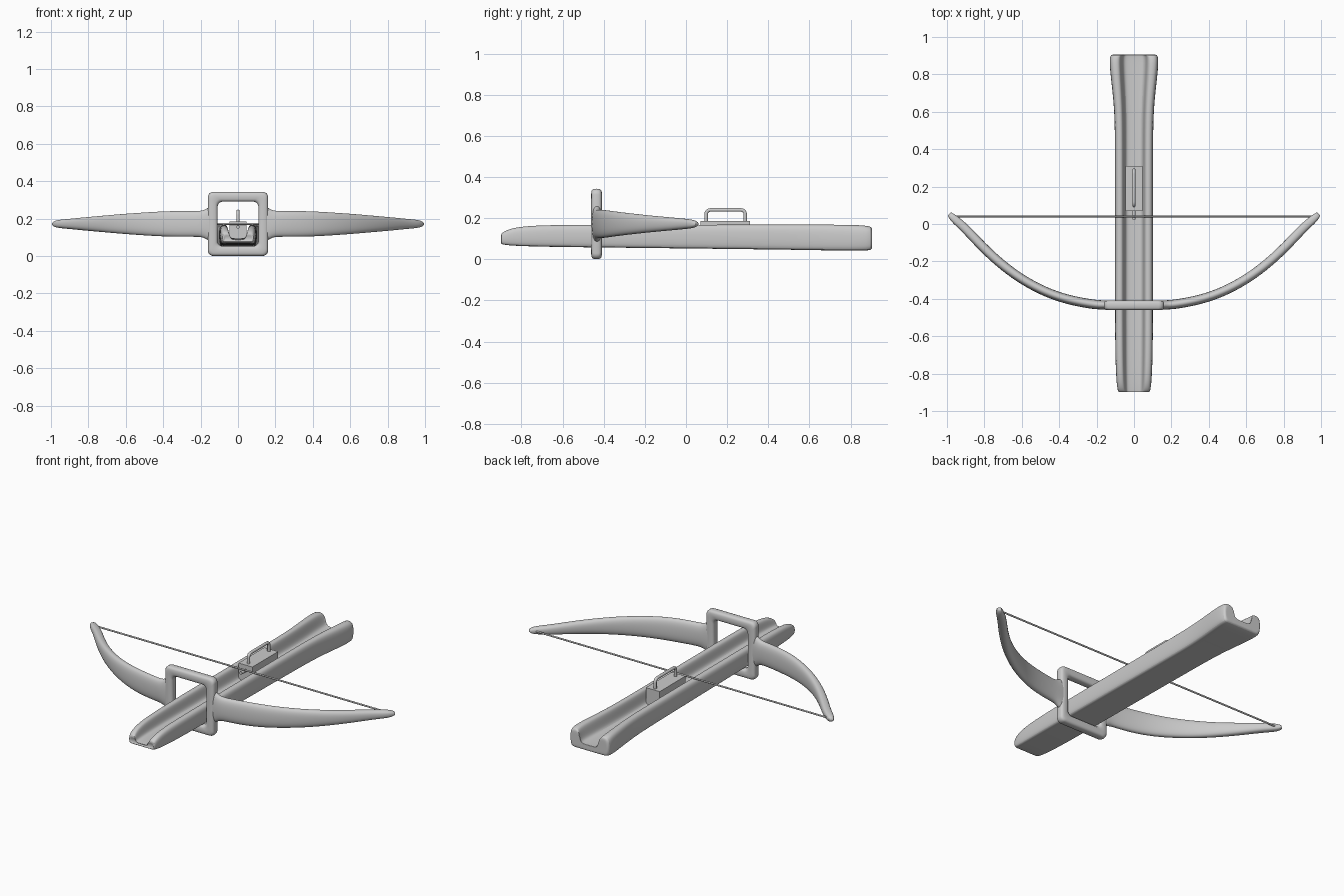
import bpy, bmesh, math
from mathutils import Vector

if "Cube" in bpy.data.objects:
    bpy.data.objects.remove(bpy.data.objects["Cube"])

grey = bpy.data.materials.new("plain grey")
grey.use_nodes = True
grey.diffuse_color = (0.6, 0.6, 0.6, 1)
grey.node_tree.nodes["Principled BSDF"].inputs["Base Color"].default_value = (0.6, 0.6, 0.6, 1)


def finish(name, bm, subsurf=0, mirror=False, angle=60):
    bmesh.ops.recalc_face_normals(bm, faces=bm.faces)
    mesh = bpy.data.meshes.new(name)
    bm.to_mesh(mesh)
    bm.free()
    ob = bpy.data.objects.new(name, mesh)
    bpy.context.collection.objects.link(ob)
    mesh.materials.append(grey)
    if mirror:
        ob.modifiers.new("Mirror", "MIRROR").use_clip = False
    if subsurf:
        mod = ob.modifiers.new("Subdivision", "SUBSURF")
        mod.levels = mod.render_levels = subsurf
    bpy.ops.object.select_all(action="DESELECT")
    ob.select_set(True)
    bpy.context.view_layer.objects.active = ob
    bpy.ops.object.shade_smooth_by_angle(angle=math.radians(angle))
    return ob


def loft(rings, closed=False):
    """Skin a row of rings; open ends are capped with strips of quads."""
    bm = bmesh.new()
    vs = [[bm.verts.new(p) for p in ring] for ring in rings]
    n = len(vs[0])
    for a, b in zip(vs, vs[1:] + (vs[:1] if closed else [])):
        for i in range(n):
            j = (i + 1) % n
            bm.faces.new((a[i], a[j], b[j], b[i]))
    if not closed:
        for r in (vs[0], vs[-1]):
            for i in range(n // 2 - 1):
                bm.faces.new((r[i], r[i + 1], r[n - 2 - i], r[n - 1 - i]))
    return bm


def rod(name, points, radius, sides=8):
    """Tube along a path lying in a plane with constant x or a straight line."""
    rings = []
    for k, p in enumerate(points):
        p = Vector(p)
        before, after = Vector(points[max(k - 1, 0)]), Vector(points[min(k + 1, len(points) - 1)])
        t = (after - before).normalized()
        side = Vector((1, 0, 0)) if abs(t.x) < 0.5 else Vector((0, 1, 0))
        up = t.cross(side)
        rings.append([p + radius * (side * math.cos(2 * math.pi * i / sides)
                                    + up * math.sin(2 * math.pi * i / sides)) for i in range(sides)])
    return finish(name, loft(rings))


# Stock: grooved channel, half profile as fractions of half width and height
upper = [(0.2, 0.33), (0.42, 0.36), (0.5, 0.55), (0.56, 0.92), (0.66, 1.03), (0.86, 1.03), (1.0, 0.9), (1.02, 0.5)]
lower = [(0.2, 0), (0.42, 0), (0.5, 0), (0.56, 0), (0.66, 0), (0.8, 0), (0.95, 0.03), (1.0, 0.25)]
profile = [(-x, z) for x, z in reversed(upper)] + upper + lower[::-1] + [(-x, z) for x, z in lower]
# stations: y, half width, bottom, top
stations = [(-0.895, 0.07, 0.082, 0.105), (-0.905, 0.082, 0.075, 0.12), (-0.87, 0.09, 0.068, 0.143),
            (-0.8, 0.095, 0.064, 0.158), (-0.65, 0.1, 0.06, 0.165), (-0.2, 0.1, 0.055, 0.165),
            (0.4, 0.1, 0.048, 0.165), (0.6, 0.102, 0.045, 0.165), (0.75, 0.118, 0.042, 0.165),
            (0.85, 0.129, 0.041, 0.163), (0.905, 0.128, 0.044, 0.157), (0.905, 0.108, 0.06, 0.138)]
finish("stock", loft([[(x * w, y, b + z * (t - b)) for x, z in profile]
                      for y, w, b, t in stations]), subsurf=2)


# Frame: rounded square ring around the stock
def rounded_rect(a, b, r, y, zc, steps=5):
    pts = []
    for q, (sx, sz) in enumerate([(1, 1), (-1, 1), (-1, -1), (1, -1)]):
        for s in range(steps + 1):
            t = (q + s / steps) * math.pi / 2
            pts.append((sx * (a - r) + r * math.cos(t), y, zc + sz * (b - r) + r * math.sin(t)))
    return pts


def power(v, e=0.65):
    return math.copysign(abs(v) ** e, v)


ring_rows = []
for i in range(20):
    t = 2 * math.pi * i / 20
    u, v = 0.026 * power(math.cos(t)), 0.026 * power(math.sin(t))
    ring_rows.append(rounded_rect(0.135 + u, 0.145 + u, 0.028, -0.435 + v, 0.172))
finish("bow_frame", loft(ring_rows, closed=True))

# Bow limbs: flat tapering arms sweeping backwards; x, y, half height, half thickness
arm = [(0.13, -0.434, 0.095, 0.022), (0.16, -0.433, 0.088, 0.023), (0.185, -0.432, 0.07, 0.024),
       (0.23, -0.428, 0.068, 0.024), (0.32, -0.412, 0.069, 0.024), (0.42, -0.385, 0.066, 0.024),
       (0.53, -0.337, 0.059, 0.024), (0.64, -0.27, 0.051, 0.024), (0.74, -0.19, 0.042, 0.024),
       (0.83, -0.102, 0.034, 0.024), (0.91, -0.015, 0.026, 0.023), (0.965, 0.03, 0.021, 0.021),
       (0.988, 0.055, 0.012, 0.012)]
rings = []
for k, (x, y, h, w) in enumerate(arm):
    p, q = arm[max(k - 1, 0)], arm[min(k + 1, len(arm) - 1)]
    d = Vector((q[0] - p[0], q[1] - p[1])).normalized()
    ring = []
    for i in range(12):
        t = 2 * math.pi * (i + 0.5) / 12
        n = w * 1.08 * power(math.cos(t), 0.8)
        ring.append((x - d.y * n, y + d.x * n, 0.172 + h * 1.04 * power(math.sin(t), 0.8)))
    rings.append(ring)
finish("bow_limbs", loft(rings), subsurf=2, mirror=True)

# Bowstring
rod("bowstring", [(-0.975, 0.04, 0.172), (0.975, 0.04, 0.172)], 0.005)


# Trigger block with its front pin and carrying handle
def box(name, size, centre):
    bm = bmesh.new()
    bmesh.ops.create_cube(bm, size=1)
    bmesh.ops.scale(bm, vec=size, verts=bm.verts)
    bmesh.ops.translate(bm, vec=centre, verts=bm.verts)
    return finish(name, bm, angle=30)


box("trigger_block", (0.09, 0.24, 0.1), (0, 0.19, 0.136))
rod("string_catch", [(0, 0.025, 0.155), (0, 0.08, 0.155)], 0.009)
handle = [(0, 0.098, 0.18)]
for cy, start in ((0.118, math.pi), (0.268, math.pi / 2)):
    for s in range(5):
        t = start - s * math.pi / 8
        handle.append((0, cy + 0.02 * math.cos(t), 0.22 + 0.02 * math.sin(t)))
handle.append((0, 0.288, 0.18))
rod("handle", handle, 0.009, 10)
